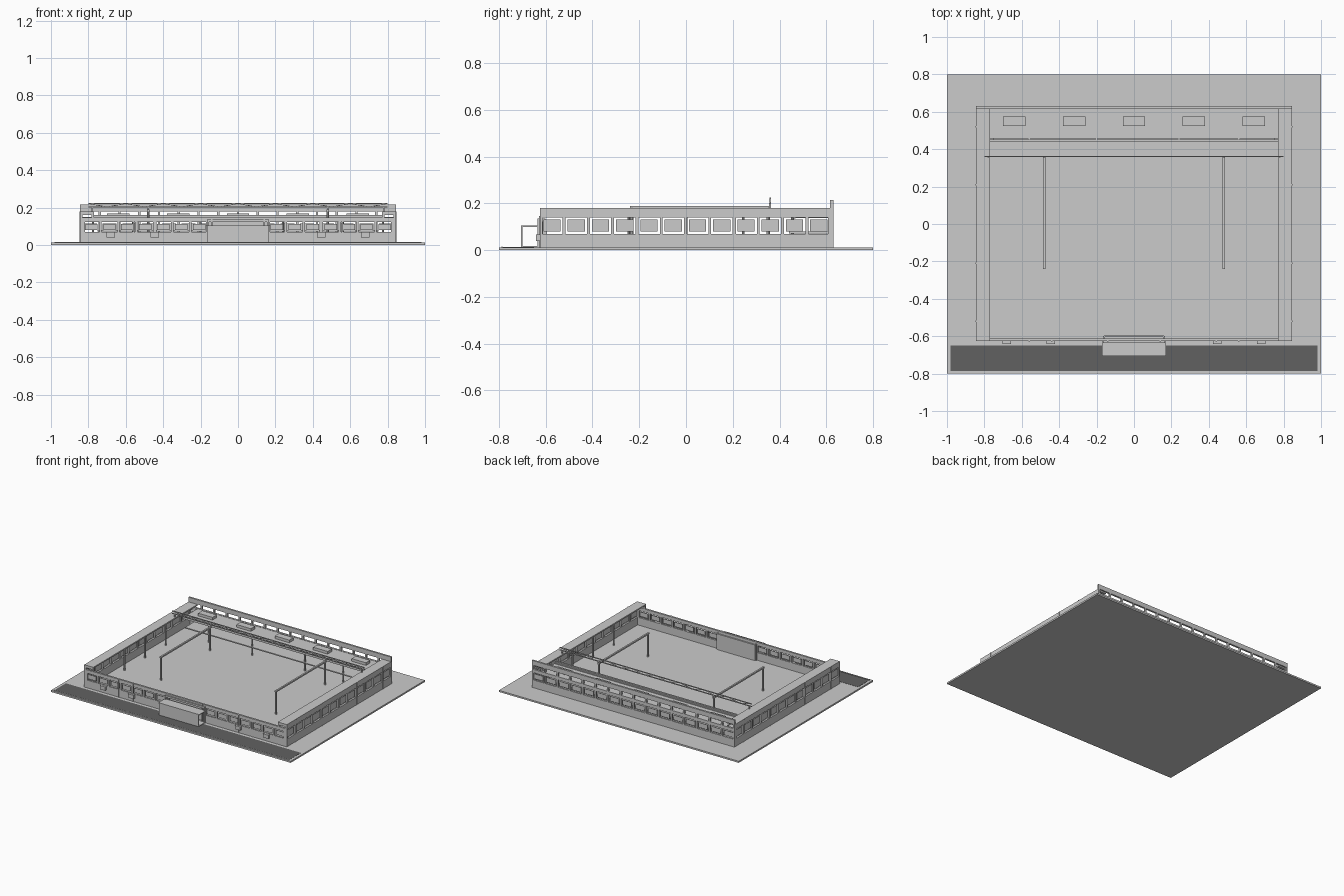
import bpy, bmesh
from mathutils import Vector, Matrix

if "Cube" in bpy.data.objects:
    bpy.data.objects.remove(bpy.data.objects["Cube"])


def part(name, boxes=(), rods=(), color=None):
    """One object from boxes (x0,x1,y0,y1,z0,z1) and rods (start,end,radius)."""
    bm = bmesh.new()
    for x0, x1, y0, y1, z0, z1 in boxes:
        mat = Matrix.Translation(((x0 + x1) / 2, (y0 + y1) / 2, (z0 + z1) / 2)) \
            @ Matrix.Diagonal((x1 - x0, y1 - y0, z1 - z0, 1))
        bmesh.ops.create_cube(bm, size=1, matrix=mat)
    for a, b, r in rods:
        a, b = Vector(a), Vector(b)
        d = b - a
        mat = Matrix.Translation((a + b) / 2) @ d.to_track_quat('Z', 'Y').to_matrix().to_4x4()
        bmesh.ops.create_cone(bm, cap_ends=True, segments=8, radius1=r, radius2=r,
                              depth=d.length, matrix=mat)
    me = bpy.data.meshes.new(name)
    bm.to_mesh(me)
    bm.free()
    ob = bpy.data.objects.new(name, me)
    bpy.context.collection.objects.link(ob)
    if color:
        m = bpy.data.materials.new(name + "_paint")
        m.diffuse_color = color
        m.use_nodes = True
        m.node_tree.nodes["Principled BSDF"].inputs["Base Color"].default_value = m.diffuse_color
        me.materials.append(m)
    return ob


def both(boxes):
    """Add the copies mirrored across x = 0."""
    return boxes + [(-b[1], -b[0]) + tuple(b[2:]) for b in boxes]


G = 0.012                       # ground level
W, YF, YB, T = 0.845, -0.625, 0.63, 0.014
SILL, HEAD = 0.07, 0.14


def window_row(start, end, count, sill, head):
    """Spans of pillars and panes along a wall."""
    step = (end - start) / count
    pillars = [(start + i * step - 0.006, start + i * step + 0.006) for i in range(1, count)]
    pillars += [(start, start + 0.012), (end - 0.012, end)]
    panes = [(start + i * step + 0.015, start + (i + 1) * step - 0.015) for i in range(count)]
    return pillars, panes, sill + 0.009, head - 0.009


# Ground slab, road strip and kerb
part("ground_slab", [(-1, 1, -0.8, 0.8, 0, G)])
part("road", [(-0.98, 0.98, -0.785, -0.65, G - 0.002, G + 0.001)], color=(0.12, 0.12, 0.12, 1))
part("road_kerb", [(-0.98, 0.98, -0.79, -0.785, G - 0.002, G + 0.004)])

# Side walls with window bands
pil, panes, p0, p1 = window_row(YF, YB - 0.01, 12, SILL, HEAD)
part("side_walls", both(
    [(W - T, W, YF, YB - 0.01, G, SILL), (W - T, W, YF, YB - 0.01, HEAD, 0.18)]
    + [(W - T, W, a, b, SILL, HEAD) for a, b in pil]))
part("side_window_panes", both([(W - 0.009, W - 0.005, a, b, p0, p1) for a, b in panes]))
part("side_pilasters", both([(W - 0.002, W + 0.003, y - 0.004, y + 0.004, G, 0.18)
                             for y in (-0.52, -0.21, 0.21, 0.52)]))

# Side roof strips and inner posts
part("side_roofs", both([(0.77, W, YF, YB - 0.01, 0.17, 0.18)]))
part("side_roof_posts", rods=[((s * 0.775, y, G), (s * 0.775, y, 0.172), 0.006)
                              for s in (-1, 1) for y in (-0.245, 0.0, 0.245)])

# Front wall: entrance gap in the middle
front_boxes, front_panes = [], []
pil, panes, p0, p1 = window_row(0.16, W - T, 7, SILL, 0.122)
front_boxes = [(0.16, W, YF, YF + T, G, SILL), (0.16, W, YF, YF + T, 0.122, 0.147)]
front_boxes += [(a, b, YF, YF + T, SILL, 0.122) for a, b in pil]
part("front_wall", both(front_boxes) + [(-0.16, 0.16, YF, YF + T, 0.122, 0.147)])
part("front_window_panes", both([(a, b, YF + 0.005, YF + 0.009, p0, p1) for a, b in panes]))
part("front_wall_ends", both([(0.77, W, YF, YF + T, 0.16, 0.18),
                              (0.77, 0.782, YF, YF + T, 0.147, 0.16),
                              (W - 0.012, W, YF, YF + T, 0.147, 0.16)]))
part("front_pilasters", both([(x - 0.004, x + 0.004, YF - 0.003, YF + 0.002, G, 0.147)
                              for x in (0.14, 0.44, 0.56)]))
part("wall_boxes", both([(x - 0.022, x + 0.022, -0.642, YF, 0.04, 0.068)
                         for x in (0.445, 0.68)]))

# Entrance: canopy, front screen, threshold, inner screen
part("entrance_canopy", [(-0.17, 0.17, -0.705, YF, 0.1, 0.105)])
part("entrance_screen", [(-0.165, 0.165, -0.705, -0.7, G, 0.1)])
part("entrance_threshold", [(-0.165, 0.165, -0.7, YF, G, G + 0.005)])
part("entrance_frame", both([(0.155, 0.165, -0.635, -0.6, G, 0.135)])
     + [(-0.165, 0.165, -0.635, YF, 0.122, 0.135)])
part("entrance_inner_screen", [(-0.16, 0.16, -0.605, -0.595, G, 0.13)])

# Back wall with windows, open strip and raised parapet
pil, panes, p0, p1 = window_row(-W, W, 16, SILL, 0.125)
part("back_wall", [(-W, W, YB - T, YB, G, SILL), (-W, W, YB - T, YB, 0.125, 0.15)]
     + [(a, b, YB - T, YB, SILL, 0.125) for a, b in pil])
part("back_window_panes", [(a, b, YB - 0.009, YB - 0.005, p0, p1) for a, b in panes])
part("back_parapet", [(-W, W, YB - T, YB, 0.18, 0.215)]
     + [(a, b, YB - T, YB, 0.15, 0.18) for a, b in pil])

# Rear roof with skylights, front beam, posts and bench
part("rear_roof", [(-0.77, 0.77, 0.465, YB - T, 0.138, 0.148)])
part("skylights", [(x - 0.06, x + 0.06, 0.525, 0.575, 0.148, 0.168)
                   for x in (-0.64, -0.32, 0, 0.32, 0.64)])
part("rear_roof_beam", [(-0.77, 0.77, 0.44, 0.452, 0.14, 0.16),
                        (-0.77, 0.77, 0.458, 0.468, 0.135, 0.155)])
part("rear_posts", rods=[((x, 0.455, G), (x, 0.455, 0.152), 0.006)
                         for x in (-0.56, -0.2, 0.24, 0.56)])
part("rear_bench", [(-0.75, 0.75, 0.44, YB - T, 0.072, 0.08)])

# Overhead rails with end posts
part("overhead_rails", both([(0.474, 0.486, -0.24, 0.36, 0.179, 0.19)]))
part("rail_posts", rods=[((s * 0.48, y, G), (s * 0.48, y, 0.182), 0.007)
                         for s in (-1, 1) for y in (-0.232, 0.352)])

# Long truss above the yard
N = 16
xs = [-0.8 + 1.6 * i / N for i in range(N + 1)]
part("yard_truss", [(-0.8, 0.8, 0.357, 0.363, z, z + 0.006) for z in (0.2, 0.219)],
     [((xs[i], 0.36, 0.203 if i % 2 else 0.222),
       (xs[i + 1], 0.36, 0.222 if i % 2 else 0.203), 0.002) for i in range(N)])
part("truss_brackets", both([(x - 0.004, x + 0.004, 0.356, 0.364, 0.18, 0.202)
                             for x in (0.48, 0.78)]))
